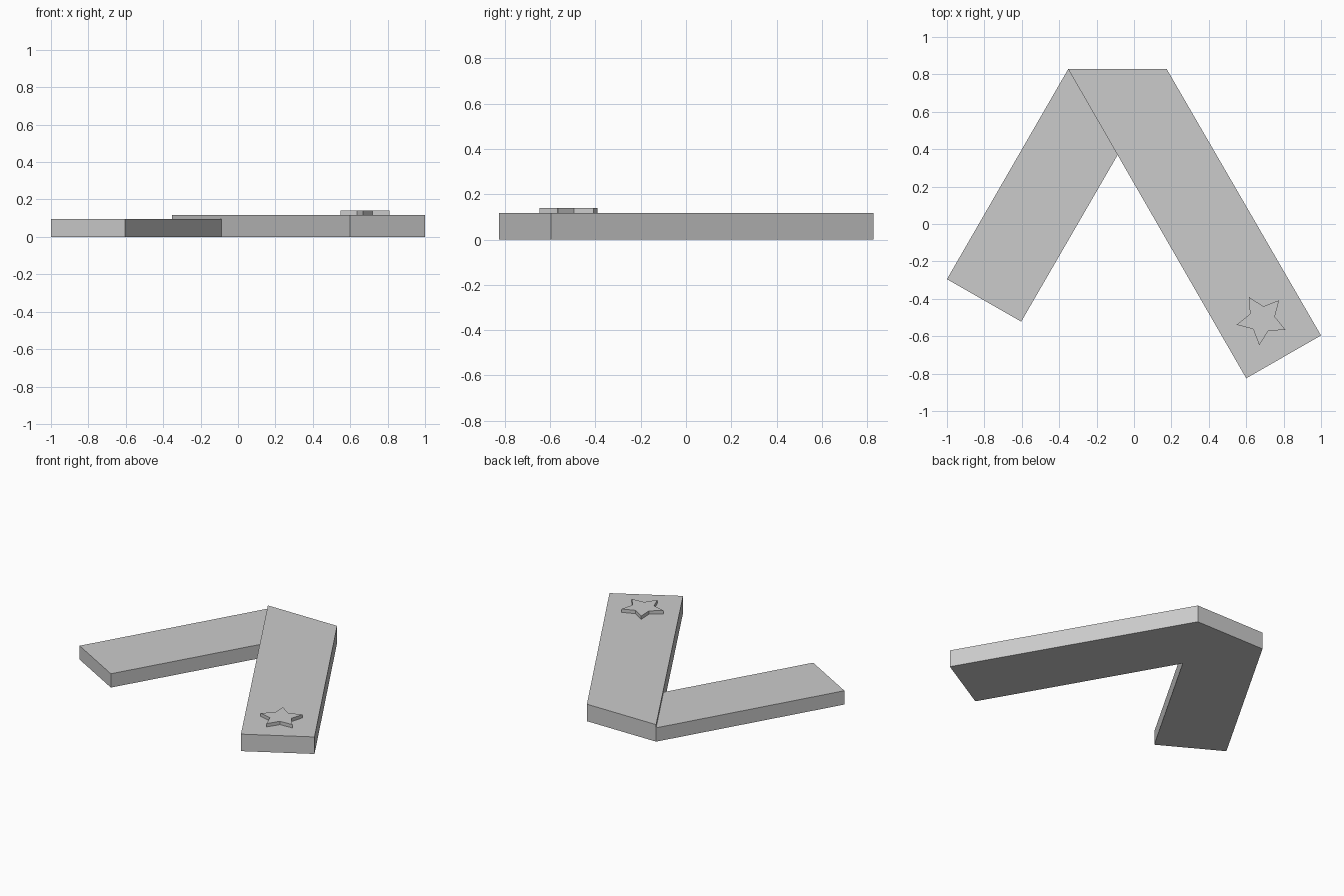
import bpy
import bmesh
from math import cos, sin, radians

if "Cube" in bpy.data.objects:
    bpy.data.objects.remove(bpy.data.objects["Cube"], do_unlink=True)

# Single plain grey
grey = bpy.data.materials.new("plain_grey")
grey.use_nodes = True
colour = (0.6, 0.6, 0.6, 1)
grey.diffuse_color = colour
grey.node_tree.nodes["Principled BSDF"].inputs["Base Color"].default_value = colour


def slab(name, outline, bottom, top):
    """Extrude a flat outline upwards into a closed slab."""
    bm = bmesh.new()
    face = bm.faces.new([bm.verts.new((x, y, bottom)) for x, y in outline])
    result = bmesh.ops.extrude_face_region(bm, geom=[face], use_keep_orig=True)
    raised = [v for v in result["geom"] if isinstance(v, bmesh.types.BMVert)]
    bmesh.ops.translate(bm, verts=raised, vec=(0, 0, top - bottom))
    bmesh.ops.recalc_face_normals(bm, faces=bm.faces)
    mesh = bpy.data.meshes.new(name)
    bm.to_mesh(mesh)
    bm.free()
    mesh.materials.append(grey)
    obj = bpy.data.objects.new(name, mesh)
    bpy.context.collection.objects.link(obj)
    return obj


def star_outline(cx, cy, outer, inner, first_angle, points=5):
    outline = []
    for i in range(points * 2):
        radius = inner if i % 2 else outer
        angle = radians(first_angle + i * 180 / points)
        outline.append((cx + radius * cos(angle), cy + radius * sin(angle)))
    return outline


ARM_TOP = 0.117

# Short, slightly thinner arm that butts against the long one
slab("short_arm", [(-1, -0.295), (-0.603, -0.522), (-0.087, 0.37), (-0.352, 0.828)], 0, 0.095)

# Long arm with a level cut at the back corner
slab("long_arm", [(-0.352, 0.828), (0.175, 0.828), (1, -0.596), (0.6, -0.825)], 0, ARM_TOP)

# Raised star near the end of the long arm
slab("star", star_outline(0.684, -0.51, 0.138, 0.07, 48), ARM_TOP, 0.14)
